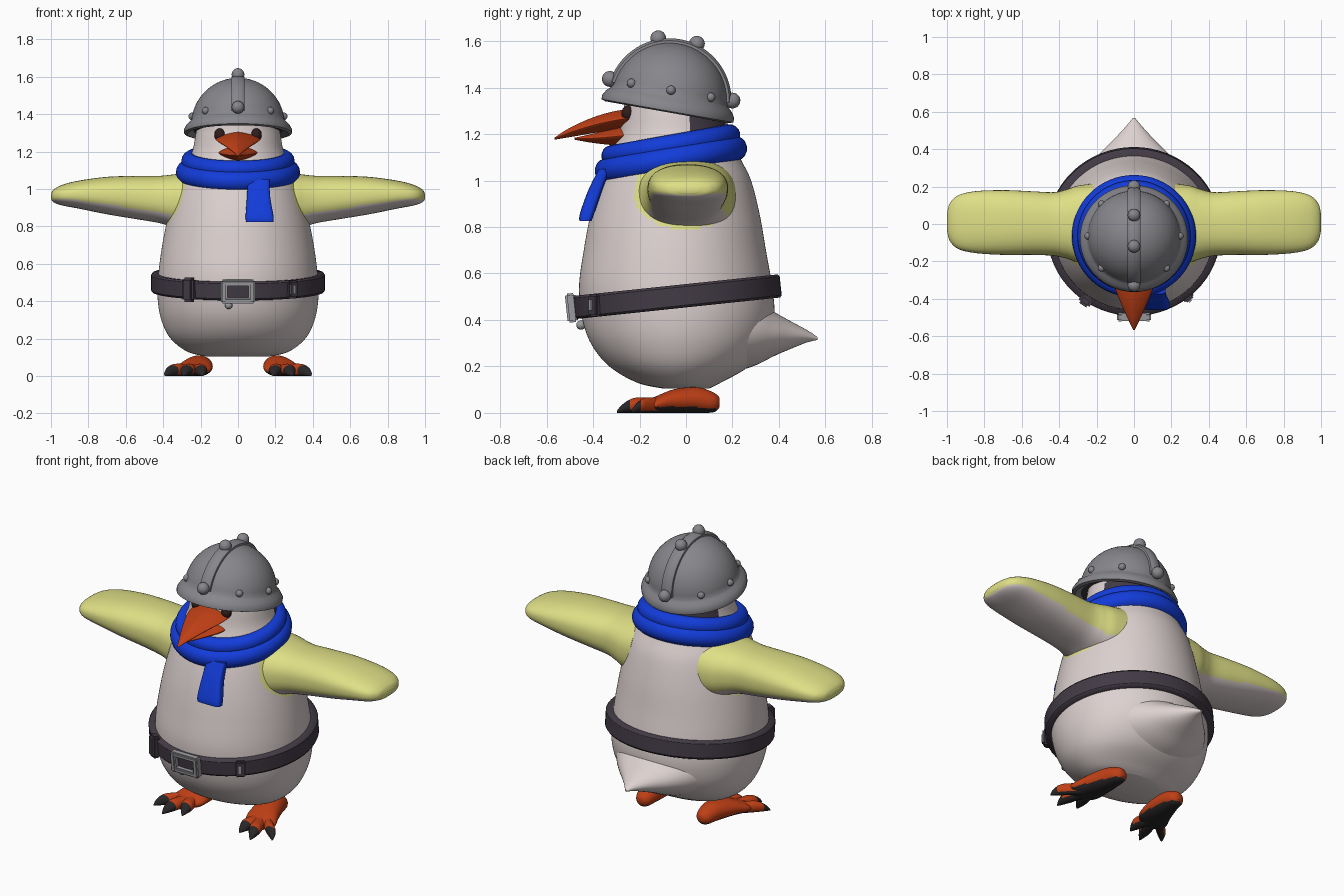
import bpy, bmesh
from math import sin, cos, pi, radians, copysign, sqrt, atan2
from mathutils import Matrix, Vector

cube = bpy.data.objects.get("Cube")
if cube:
    bpy.data.objects.remove(cube, do_unlink=True)


def material(name, r, g, b):
    m = bpy.data.materials.new(name)
    m.use_nodes = True
    m.diffuse_color = (r, g, b, 1)
    m.node_tree.nodes["Principled BSDF"].inputs["Base Color"].default_value = (r, g, b, 1)
    return m


WHITE = material("pale feather", .72, .64, .63)
YELLOW = material("yellow feather", .74, .74, .24)
BLUE = material("blue wool", .006, .045, .7)
ORANGE = material("orange skin", .52, .05, .008)
STEEL = material("helmet steel", .24, .24, .26)
BUCKLE = material("buckle metal", .33, .33, .35)
LEATHER = material("dark leather", .055, .043, .06)
BLACK = material("black claw", .022, .019, .02)
EYE = material("brown eye", .03, .012, .012)


def finish(name, bm, mats, rule=None, matrix=None, angle=45):
    """Turn a bmesh into a smooth object, colouring faces by an optional rule."""
    bmesh.ops.recalc_face_normals(bm, faces=bm.faces)
    bm.normal_update()
    for f in bm.faces:
        f.smooth = True
        if rule:
            f.material_index = int(rule(f.calc_center_median(), f.normal))
    me = bpy.data.meshes.new(name)
    bm.to_mesh(me)
    bm.free()
    for m in mats:
        me.materials.append(m)
    me.set_sharp_from_angle(angle=radians(angle))
    ob = bpy.data.objects.new(name, me)
    bpy.context.collection.objects.link(ob)
    if matrix:
        ob.matrix_world = matrix
    return ob


def spline(pts, sub):
    """Catmull-Rom interpolation through tuples."""
    out = []
    for i in range(len(pts) - 1):
        a, b, c, d = (Vector(pts[min(max(k, 0), len(pts) - 1)]) for k in range(i - 1, i + 3))
        for k in range(sub):
            t = k / sub
            out.append(b + (c - a) * (t / 2) + (a * 2 - b * 5 + c * 4 - d) * (t * t / 2)
                       + (b * 3 - a - c * 3 + d) * (t ** 3 / 2))
    return out + [Vector(pts[-1])]


def loft(name, stations, axis, mats, rule=None, power=2, seg=48, sub=5, side=1, angle=45):
    """Stations are (x, y, z, radius, radius) swept along an axis."""
    bm = bmesh.new()
    rings = []
    for x, y, z, a, b in spline(stations, sub):
        ring = []
        for i in range(seg):
            t = 2 * pi * i / seg
            u = a * copysign(abs(cos(t)) ** (2 / power), cos(t))
            v = b * copysign(abs(sin(t)) ** (2 / power), sin(t))
            o = {"X": (0, u, v), "Y": (u, 0, v), "Z": (u, v, 0)}[axis]
            ring.append(bm.verts.new((side * (x + o[0]), y + o[1], max(z + o[2], 0))))
        rings.append(ring)
    for r, s in zip(rings, rings[1:]):
        for i in range(seg):
            j = (i + 1) % seg
            bm.faces.new((r[i], r[j], s[j], s[i]))
    bm.faces.new(rings[0])
    bm.faces.new(rings[-1])
    return finish(name, bm, mats, rule, angle=angle)


def revolve(name, profile, mat, matrix, closed=False, seg=64):
    """Spin a (radius, height) profile about z."""
    bm = bmesh.new()
    vs = [bm.verts.new((r, 0, z)) for r, z in profile]
    pairs = list(zip(vs, vs[1:])) + ([(vs[-1], vs[0])] if closed else [])
    edges = [bm.edges.new(p) for p in pairs]
    bmesh.ops.spin(bm, geom=vs + edges, cent=(0, 0, 0), axis=(0, 0, 1), angle=2 * pi, steps=seg)
    bmesh.ops.remove_doubles(bm, verts=bm.verts, dist=1e-4)
    return finish(name, bm, [mat], matrix=matrix)


def ball(name, loc, r, mat, matrix=Matrix(), scale=(1, 1, 1)):
    bm = bmesh.new()
    bmesh.ops.create_uvsphere(bm, u_segments=20, v_segments=12, radius=r)
    return finish(name, bm, [mat], matrix=matrix @ Matrix.Translation(loc) @ Matrix.Diagonal((*scale, 1)))


def box(name, loc, size, mat, matrix=Matrix(), turn=0):
    bm = bmesh.new()
    bmesh.ops.create_cube(bm, size=1)
    bmesh.ops.scale(bm, vec=size, verts=bm.verts)
    bmesh.ops.bevel(bm, geom=bm.edges[:], offset=min(size) * .25, segments=2, affect="EDGES")
    return finish(name, bm, [mat], matrix=matrix @ Matrix.Translation(loc) @ Matrix.Rotation(turn, 4, "Z"))


def tilted(y, z, degrees, sx=1, sy=1):
    return (Matrix.Translation((0, y, z)) @ Matrix.Rotation(radians(degrees), 4, "X")
            @ Matrix.Diagonal((sx, sy, 1, 1)))


# Body and head, with yellow shoulders and dark patches at the back of the head
def body_colour(c, n):
    if abs(c.x) > .28 and ((c.y + .0) / .225) ** 2 + ((c.z - .95) / .16) ** 2 < 1:
        return 1
    return 2 if c.z > 1.21 and c.y > .02 and abs(c.x) > .07 else 0


loft("body", [(0, 0, .105, .17, .1), (0, -.03, .13, .27, .18), (0, -.03, .2, .36, .3),
              (0, -.03, .3, .41, .38), (0, -.035, .42, .43, .415), (0, -.045, .55, .425, .415),
              (0, -.048, .7, .405, .392), (0, -.047, .85, .375, .365), (0, -.045, 1, .335, .325),
              (0, -.048, 1.1, .29, .28), (0, -.05, 1.2, .245, .24), (0, -.05, 1.3, .225, .22),
              (0, -.05, 1.4, .2, .2), (0, -.05, 1.5, .1, .1)],
     "Z", [WHITE, YELLOW, LEATHER], body_colour, seg=128, sub=10)
loft("tail", [(0, .1, .34, .34, .22), (0, .2, .35, .31, .18), (0, .3, .35, .25, .145),
              (0, .38, .34, .18, .095), (0, .45, .335, .11, .06), (0, .52, .33, .045, .027),
              (0, .567, .32, .006, .006)], "Y", [WHITE])

# Wings, eyes and feet, one per side
WING = [(.22, 0, .93, .215, .165), (.3, 0, .932, .205, .152), (.36, 0, .938, .185, .138),
        (.43, 0, .945, .17, .125), (.55, .005, .955, .17, .115), (.7, .008, .965, .173, .1),
        (.85, .01, .97, .165, .075), (.94, .01, .967, .143, .055), (.985, .01, .963, .1, .035),
        (1, .01, .96, .045, .014)]
FOOT = [(.2, .145, .045, .02, .02), (.2, .12, .045, .045, .042), (.205, .05, .055, .065, .055),
        (.22, -.05, .05, .085, .052), (.24, -.13, .035, .095, .036), (.245, -.17, .03, .06, .025)]
TOES = [(.19, -.255), (.29, -.298), (.39, -.235)]
for side, word in ((1, "left"), (-1, "right")):
    loft(word + "_wing", WING, "X", [YELLOW, WHITE], lambda c, n: n.z < -.55,
         power=2.4, sub=8, seg=64, side=side)
    ball(word + "_eye", (side * .098, -.25, 1.29), .034, EYE, scale=(.85, .8, 1))
    loft(word + "_foot", FOOT, "Y", [ORANGE, BLACK], lambda c, n: n.z < -.6, side=side)
    for k, (tx, ty) in enumerate(TOES):
        path = []
        for t, r, h in ((0, .035, .03), (.5, .036, .033), (.72, .036, .031), (.9, .02, .018), (1, .004, .004)):
            path.append((.225 + (tx - .225) * t, -.06 + (ty + .06) * t, h, r, h))
        loft(f"{word}_toe_{k + 1}", path, "Y", [ORANGE, BLACK],
             lambda c, n: n.z < -.6 or c.y < -.06 + (ty + .06) * .74, seg=24, side=side)

# Open beak
loft("upper_beak", [(0, -.2, 1.275, .12, .035), (0, -.3, 1.26, .115, .04), (0, -.4, 1.238, .08, .034),
                    (0, -.5, 1.207, .036, .02), (0, -.567, 1.18, .004, .004)],
     "Y", [ORANGE], power=1.4, angle=60)
loft("lower_beak", [(0, -.22, 1.2, .115, .045), (0, -.3, 1.19, .095, .038), (0, -.4, 1.182, .045, .02),
                    (0, -.48, 1.18, .004, .004)], "Y", [ORANGE], power=1.4, angle=60)

# Helmet: rolled brim, dome, ridge, knobs and rivets
H = tilted(-.08, 1.3, -10)
dome = [(.25 * cos(a), .045 + .25 * sin(a)) for a in (pi / 2 * i / 16 for i in range(1, 17))]
revolve("helmet", [(.24, .012), (.27, -.006), (.288, .0), (.289, .018), (.275, .042), (.258, .058)] + dome,
        STEEL, H)
revolve("helmet_lining", [(.25, .012), (0, .014)], LEATHER, H)


def on_dome(deg, r):
    return (0, -r * cos(radians(deg)), .045 + r * sin(radians(deg)))


ridge = bmesh.new()
rows = []
for deg in range(8, 173, 4):
    rows.append([ridge.verts.new(Vector(on_dome(deg, r)) + Vector((x, 0, 0)))
                 for x, r in ((-.036, .235), (-.034, .258), (-.02, .268), (.02, .268), (.034, .258), (.036, .235))])
for r, s in zip(rows, rows[1:]):
    for i in range(len(r)):
        j = (i + 1) % len(r)
        ridge.faces.new((r[i], r[j], s[j], s[i]))
ridge.faces.new(rows[0])
ridge.faces.new(rows[-1])
finish("helmet_ridge", ridge, [STEEL], matrix=H)
for k, deg in enumerate((10, 70, 106, 170)):
    ball(f"helmet_knob_{k + 1}", on_dome(deg, .272), .034, STEEL, H)
for k, deg in enumerate((-45, 0, 45, 135, 180, 225)):
    a = radians(deg)
    ball(f"helmet_rivet_{k + 1}", (.245 * cos(a), .245 * sin(a), .09), .02, STEEL, H)

# Scarf: two wrapped rolls and a hanging end
for name, z, big, small in (("scarf_lower_roll", 1.09, .28, .052), ("scarf_upper_roll", 1.15, .258, .045)):
    circle = [(big + small * cos(a), small * 1.05 * sin(a)) for a in (2 * pi * i / 16 for i in range(16))]
    revolve(name, circle, BLUE, tilted(-.065, z, 10), closed=True)
loft("scarf_end", [(.11, -.35, 1.05, .058, .025), (.11, -.39, .96, .062, .03), (.115, -.425, .86, .074, .031),
                   (.117, -.433, .825, .074, .026)], "Z", [BLUE], power=4)

# Belt with buckle and keepers
revolve("belt", [(.87, -.046), (.985, -.05), (1, -.04), (1, .04), (.985, .05), (.87, .046)], LEATHER,
        tilted(-.04, .5, 6, .465, .45), closed=True)
B = tilted(-.493, .452, 6)
for s in (1, -1):
    box("buckle_side_bar", (s * .074, 0, 0), (.034, .045, .125), BUCKLE, B)
    box("buckle_cross_bar", (0, 0, s * .047), (.17, .04, .03), BUCKLE, B)


def on_belt(name, x, size, mat, out=0):
    c = sqrt(1 - (x / .465) ** 2)
    box(name, (x, -.04 - (.45 + out) * c, .5 - .047 * c), size, mat, turn=atan2(x / .465, c))


on_belt("belt_keeper", -.26, (.07, .05, .13), LEATHER)
on_belt("belt_end_loop", .29, (.06, .035, .095), LEATHER)
on_belt("belt_tip", .292, (.036, .035, .065), BUCKLE, .014)
ball("belt_stud", (-.05, -.452, .378), .02, BUCKLE)
